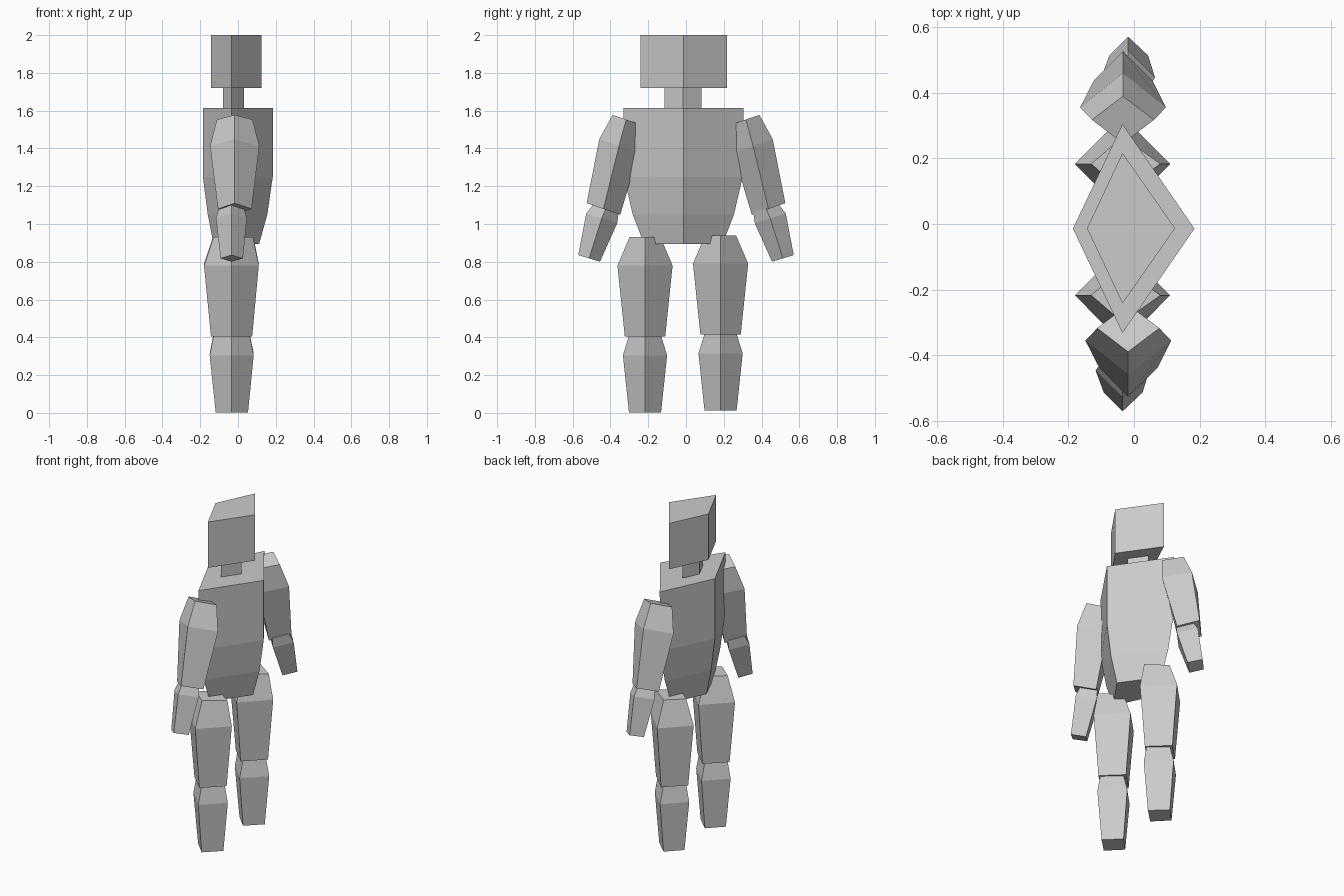
import bpy, bmesh
from math import cos, sin, radians

if "Cube" in bpy.data.objects:
    bpy.data.objects.remove(bpy.data.objects["Cube"])


def loft(name, rings, tip_x, tilt=0, side=1, offset=(0, 0, 0)):
    """Loft diamond rings (y, z, half width, min x, max x); tilt leans them outward."""
    c, s = cos(radians(tilt)), sin(radians(tilt))
    bm = bmesh.new()
    loops = []
    for y, z, w, x0, x1 in rings:
        pts = [(x0, y, z), (tip_x, y - w * c, z - w * s),
               (x1, y, z), (tip_x, y + w * c, z + w * s)]
        loops.append([bm.verts.new((px + offset[0], side * py + offset[1], pz + offset[2]))
                      for px, py, pz in pts])
    for a, b in zip(loops, loops[1:]):
        for i in range(4):
            j = (i + 1) % 4
            bm.faces.new((a[i], a[j], b[j], b[i]))
    bm.faces.new(loops[0])
    bm.faces.new(loops[-1])
    bmesh.ops.recalc_face_normals(bm, faces=bm.faces)
    mesh = bpy.data.meshes.new(name)
    bm.to_mesh(mesh)
    bm.free()
    obj = bpy.data.objects.new(name, mesh)
    bpy.context.collection.objects.link(obj)


# Head, neck and torso
loft("head", [(-.013, 2.0, .229, -.143, .125), (-.013, 1.72, .229, -.143, .125)], -.035)
loft("neck", [(-.015, 1.74, .098, -.08, .033), (-.015, 1.60, .098, -.08, .033)], -.035)
loft("torso", [(-.014, 1.615, .318, -.186, .184),
               (-.014, 1.25, .314, -.186, .184),
               (-.014, 1.05, .268, -.16, .155),
               (-.014, .895, .208, -.13, .112)], -.035)

thigh = [(.2, .93, .082, -.13, .08), (.2, .78, .146, -.18, .11), (.2, .405, .107, -.143, .075)]
shin = [(.2, .405, .086, -.13, .063), (.2, .305, .117, -.15, .083), (.2, .003, .085, -.118, .053)]
upper_arm = [(.317, 1.553, .076, -.112, .077), (.355, 1.413, .11, -.148, .113),
             (.437, 1.08, .094, -.106, .072)]
forearm = [(.423, 1.085, .07, -.1, .032), (.446, 1.03, .086, -.117, .047),
           (.513, .818, .06, -.092, .026)]

# Legs and arms, one pair at a time
for label, side in (("near", -1), ("far", 1)):
    far = side > 0
    lift = .01 if far else 0
    loft(label + "_thigh", thigh, -.035, 0, side, (0, -.017, lift))
    loft(label + "_shin", shin, -.035, 0, side, (0, -.017, lift))
    loft(label + "_upper_arm", upper_arm, -.018, 19, side, (-.016 if far else 0, 0, 0))
    loft(label + "_forearm", forearm, -.035, 17, side, (.017 if far else 0, 0, 0))
